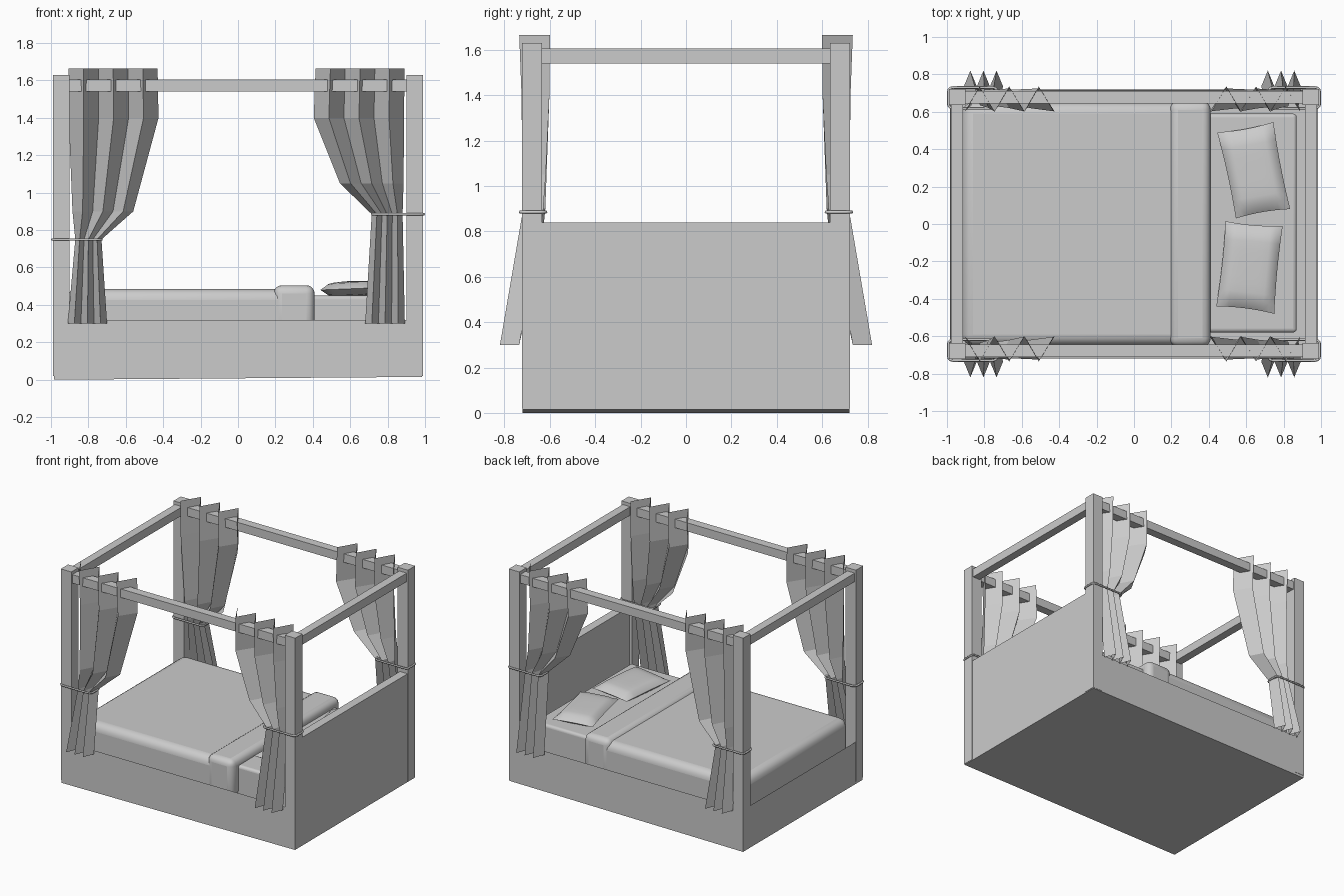
import bpy, bmesh, math
from mathutils import Vector

if "Cube" in bpy.data.objects:
    bpy.data.objects.remove(bpy.data.objects["Cube"], do_unlink=True)

grey = bpy.data.materials.new("plain_grey")
grey.use_nodes = True
grey.diffuse_color = (0.6, 0.6, 0.6, 1)
grey.node_tree.nodes["Principled BSDF"].inputs["Base Color"].default_value = (0.6, 0.6, 0.6, 1)


def add_object(name, bm):
    bmesh.ops.recalc_face_normals(bm, faces=bm.faces)
    mesh = bpy.data.meshes.new(name)
    bm.to_mesh(mesh)
    bm.free()
    mesh.materials.append(grey)
    obj = bpy.data.objects.new(name, mesh)
    bpy.context.collection.objects.link(obj)
    return obj


def box_mesh(low, high):
    bm = bmesh.new()
    bmesh.ops.create_cube(bm, size=1)
    low, high = Vector(low), Vector(high)
    for v in bm.verts:
        v.co = (low + high) / 2 + v.co * (high - low)
    return bm


def box(name, low, high):
    return add_object(name, box_mesh(low, high))


def smooth(obj):
    bpy.ops.object.select_all(action="DESELECT")
    obj.select_set(True)
    bpy.context.view_layer.objects.active = obj
    bpy.ops.object.shade_smooth_by_angle(angle=math.radians(40))


def soft_box(name, low, high, radius):
    obj = box(name, low, high)
    bevel = obj.modifiers.new("rounding", "BEVEL")
    bevel.width, bevel.segments = radius, 4
    smooth(obj)
    return obj


# Bed base: open tray with a slightly uneven underside
bm = box_mesh((-0.985, -0.72, 0), (0.985, 0.72, 0.32))
top = max(bm.faces, key=lambda f: f.calc_center_median().z)
for v in bm.verts:
    if v.co.z < 0.1 and v.co.x > 0:
        v.co.z = 0.015
bmesh.ops.inset_region(bm, faces=[top], thickness=0.06)
for v in top.verts:
    v.co.z = 0.2
add_object("bed_base", bm)
box("headboard", (0.92, -0.72, 0.3), (0.985, 0.72, 0.84))

# Posts and canopy rails
for end, sx in (("foot", -1), ("head", 1)):
    for side, sy in (("right", -1), ("left", 1)):
        xs, ys = sorted((sx * 0.9, sx * 0.988)), sorted((sy * 0.635, sy * 0.722))
        box(f"{end}_{side}_post", (xs[0], ys[0], 0.02), (xs[1], ys[1], 1.63))
    xs = sorted((sx * 0.915, sx * 0.978))
    box(f"{end}_rail", (xs[0], -0.66, 1.54), (xs[1], 0.66, 1.605))
for side, sy in (("right", -1), ("left", 1)):
    ys = sorted((sy * 0.645, sy * 0.71))
    box(f"{side}_rail", (-0.92, ys[0], 1.54), (0.92, ys[1], 1.605))

# Bedding
soft_box("mattress", (-0.9, -0.58, 0.2), (0.87, 0.59, 0.45), 0.02)
soft_box("duvet", (-0.92, -0.65, 0.21), (0.36, 0.65, 0.485), 0.06)
soft_box("duvet_fold", (0.19, -0.655, 0.22), (0.41, 0.655, 0.505), 0.045)


def pillow(name, corners, height):
    """Flat cushion, thick in the middle, spanning four corners."""
    n = 10
    a, b, c, d = (Vector(p) for p in corners)
    bm = bmesh.new()
    bmesh.ops.create_grid(bm, x_segments=n, y_segments=n, size=1)
    under = bmesh.ops.duplicate(bm, geom=bm.verts[:] + bm.edges[:] + bm.faces[:])["geom"]
    lower = {g for g in under if isinstance(g, bmesh.types.BMVert)}
    for v in bm.verts:
        s, t = v.co.x, v.co.y
        puff = 0.04 * ((1 - s ** 4) * (1 - t ** 4)) ** 0.4 if max(abs(s), abs(t)) < 0.999 else 0
        u, w = (s + 1) / 2, (t + 1) / 2
        p = a.lerp(b, u).lerp(d.lerp(c, u), w)
        # pinch the edges inward a little between the corners
        mid = (a + b + c + d) / 4
        p = p.lerp(mid, 0.04 * (s * s * (1 - t * t) + t * t * (1 - s * s)))
        v.co = (p.x, p.y, height + 0.012 * u + (-puff if v in lower else puff))
    bmesh.ops.remove_doubles(bm, verts=bm.verts, dist=0.0005)
    smooth(add_object(name, bm))


pillow("left_pillow", [(0.445, 0.49), (0.545, 0.03), (0.835, 0.08), (0.745, 0.545)], 0.48)
pillow("right_pillow", [(0.44, -0.44), (0.75, -0.48), (0.795, -0.01), (0.49, 0.015)], 0.48)


def curtain(name, levels, sy):
    """Zigzag pleats; each level is z, x start, x end, inner y, outer y."""
    bm = bmesh.new()
    rows = []
    for z, x0, x1, inner, outer in levels:
        rows.append([bm.verts.new((x0 + (x1 - x0) * i / 6, sy * (outer if i % 2 else inner), z))
                     for i in range(7)])
    for upper, lower in zip(rows, rows[1:]):
        for i in range(6):
            bm.faces.new((upper[i], lower[i], lower[i + 1], upper[i + 1]))
    add_object(name, bm)


def tie(name, x0, x1, z, sy):
    """Thin cord looped around the post and the gathered curtain."""
    y0, y1, r = 0.618, 0.73, 0.025
    points = []
    for cx, cy, start in ((x1 - r, y1 - r, 0), (x0 + r, y1 - r, 90),
                          (x0 + r, y0 + r, 180), (x1 - r, y0 + r, 270)):
        for k in range(4):
            ang = math.radians(start + 30 * k)
            points.append((cx + r * math.cos(ang), sy * (cy + r * math.sin(ang)), z))
    curve = bpy.data.curves.new(name, "CURVE")
    curve.dimensions = "3D"
    curve.bevel_depth, curve.bevel_resolution = 0.007, 1
    spline = curve.splines.new("POLY")
    spline.points.add(len(points) - 1)
    for p, co in zip(spline.points, points):
        p.co = (*co, 1)
    spline.use_cyclic_u = True
    curve.materials.append(grey)
    bpy.context.collection.objects.link(bpy.data.objects.new(name, curve))


# Curtains and their ties, mirrored across the bed
foot_levels = [(1.665, -0.905, -0.43, 0.6, 0.735), (1.4, -0.905, -0.425, 0.602, 0.725),
               (0.9, -0.885, -0.56, 0.62, 0.72), (0.75, -0.87, -0.73, 0.635, 0.72),
               (0.3, -0.91, -0.7, 0.735, 0.82)]
head_levels = [(1.665, 0.415, 0.89, 0.6, 0.735), (1.4, 0.405, 0.888, 0.602, 0.725),
               (1.05, 0.545, 0.885, 0.618, 0.72), (0.885, 0.715, 0.88, 0.63, 0.72),
               (0.3, 0.68, 0.892, 0.735, 0.82)]
for side, sy in (("right", -1), ("left", 1)):
    curtain(f"foot_{side}_curtain", foot_levels, sy)
    curtain(f"head_{side}_curtain", head_levels, sy)
    tie(f"foot_{side}_tie", -0.993, -0.73, 0.75, sy)
    tie(f"head_{side}_tie", 0.718, 0.993, 0.885, sy)
